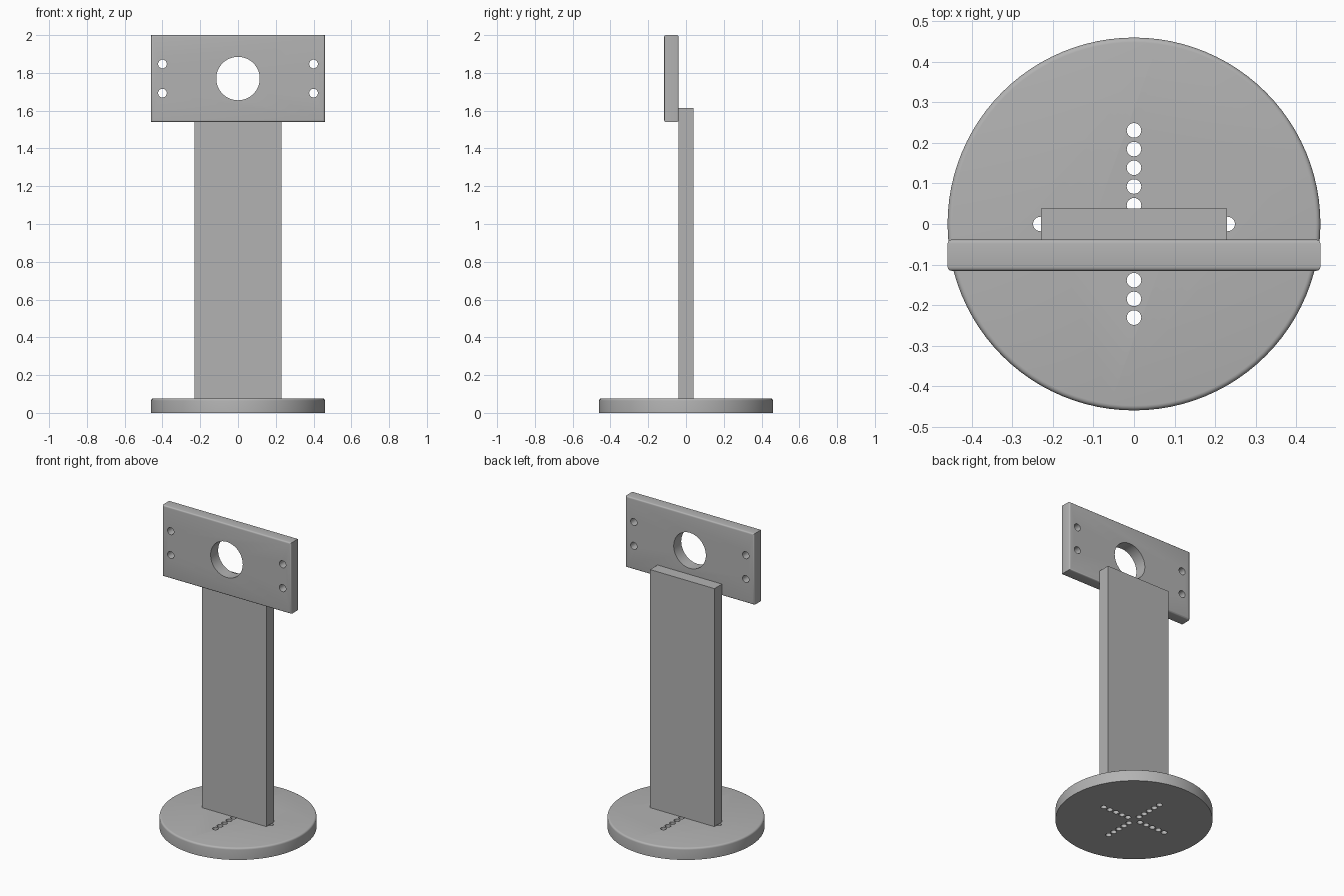
import bpy, bmesh, math
from mathutils import Matrix, Vector

cube = bpy.data.objects.get("Cube")
if cube:
    bpy.data.objects.remove(cube, do_unlink=True)

grey = bpy.data.materials.new("plain grey")
grey.use_nodes = True
colour = (0.45, 0.45, 0.45, 1)
grey.diffuse_color = colour
grey.node_tree.nodes["Principled BSDF"].inputs["Base Color"].default_value = colour


def make(name, bm):
    mesh = bpy.data.meshes.new(name)
    bm.normal_update()
    bm.to_mesh(mesh)
    bm.free()
    mesh.materials.append(grey)
    ob = bpy.data.objects.new(name, mesh)
    bpy.context.collection.objects.link(ob)
    return ob


def box(lo, hi):
    lo, hi = Vector(lo), Vector(hi)
    bm = bmesh.new()
    m = Matrix.Translation((lo + hi) / 2) @ Matrix.Diagonal((*(hi - lo), 1))
    bmesh.ops.create_cube(bm, size=1, matrix=m)
    return bm


def cylinder(bm, centre, radius, depth, sides, axis="Z"):
    turn = Matrix.Rotation(math.pi / 2, 4, "X") if axis == "Y" else Matrix()
    bmesh.ops.create_cone(bm, cap_ends=True, segments=sides, radius1=radius,
                          radius2=radius, depth=depth,
                          matrix=Matrix.Translation(centre) @ turn)


def round_edges(bm, rule, size):
    edges = [e for e in bm.edges if rule(e)]
    bmesh.ops.bevel(bm, geom=edges, offset=size, segments=4, profile=0.5,
                    affect="EDGES")


def finish(ob, holes=None):
    bpy.ops.object.select_all(action="DESELECT")
    ob.select_set(True)
    bpy.context.view_layer.objects.active = ob
    if holes:
        cutter = make(ob.name + "_cutter", holes)
        cutter.hide_render = True
        mod = ob.modifiers.new("holes", "BOOLEAN")
        mod.operation, mod.solver, mod.object = "DIFFERENCE", "EXACT", cutter
        bpy.ops.object.modifier_apply(modifier=mod.name)
        bpy.data.objects.remove(cutter, do_unlink=True)
    bpy.ops.object.shade_smooth_by_angle(angle=math.radians(35))


BASE_R, BASE_H, HALF_T = 0.46, 0.077, 0.0385

# Round base with softened top rim and a cross of drilled holes
bm = bmesh.new()
cylinder(bm, (0, 0, BASE_H / 2), BASE_R, BASE_H, 96)
round_edges(bm, lambda e: all(v.co.z > BASE_H - 0.001 for v in e.verts), 0.012)
holes = bmesh.new()
for i in range(1, 6):
    for dx, dy in ((1, 0), (-1, 0), (0, 1), (0, -1)):
        d = 0.0462 * i
        cylinder(holes, (dx * d, dy * d, BASE_H / 2), 0.018, 0.2, 24)
finish(make("base", bm), holes)

# Flat upright post
post = box((-0.23, -HALF_T, BASE_H), (0.23, HALF_T, 1.615))
finish(make("post", post))

# Head plate: front and back rims softened, one large and four small holes
BACK, FRONT = -HALF_T, -3 * HALF_T
bm = box((-BASE_R, FRONT, 1.54), (BASE_R, BACK, 2))
round_edges(bm, lambda e: abs(e.verts[0].co.y - e.verts[1].co.y) < 0.001, 0.01)
holes = bmesh.new()
mid = (FRONT + BACK) / 2
cylinder(holes, (0, mid, 1.77), 0.115, 0.2, 64, "Y")
for x in (-0.4, 0.4):
    for z in (1.693, 1.847):
        cylinder(holes, (x, mid, z), 0.023, 0.2, 32, "Y")
finish(make("head_plate", bm), holes)
